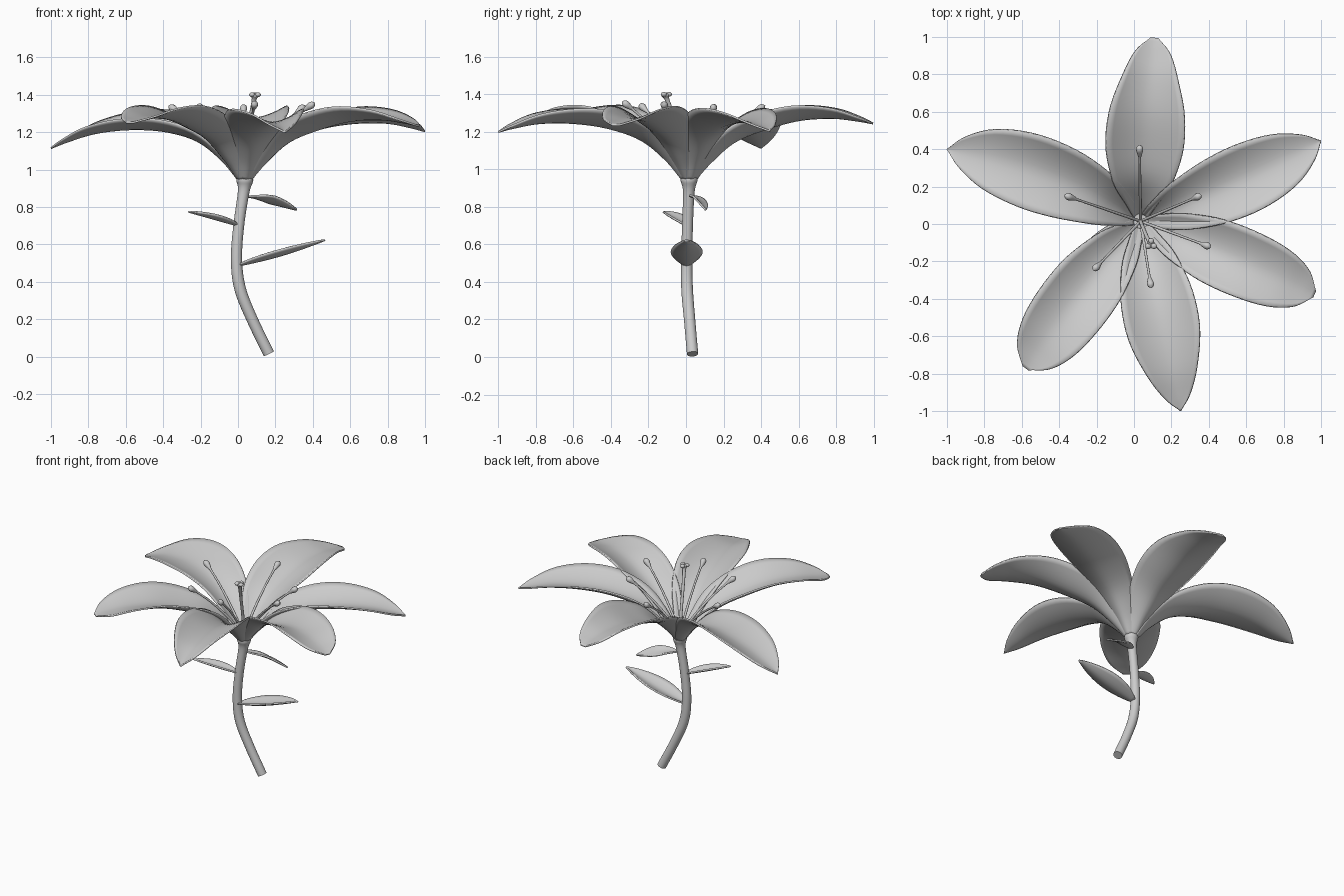
import bpy, math
from mathutils import Vector

if "Cube" in bpy.data.objects:
    bpy.data.objects.remove(bpy.data.objects["Cube"])

UP = Vector((0, 0, 1))


def spline(pts, n):
    """Catmull-Rom resample of equal-length tuples."""
    p = [Vector(q) for q in pts]
    p = [p[0] * 2 - p[1]] + p + [p[-1] * 2 - p[-2]]
    out = []
    segs = len(p) - 3
    for i in range(n + 1):
        f = min(i / n * segs, segs - 1e-6)
        k, t = int(f), f - int(f)
        a, b, c, d = p[k:k + 4]
        out.append(0.5 * (2 * b + (c - a) * t + (2 * a - 5 * b + 4 * c - d) * t * t
                          + (3 * b - a - 3 * c + d) * t ** 3))
    return out


def tangents(c):
    return [(c[min(i + 1, len(c) - 1)] - c[max(i - 1, 0)]).normalized() for i in range(len(c))]


def mesh_object(name, verts, faces):
    me = bpy.data.meshes.new(name)
    me.from_pydata([tuple(v) for v in verts], [], faces)
    me.validate()
    ob = bpy.data.objects.new(name, me)
    bpy.context.collection.objects.link(ob)
    bpy.context.view_layer.objects.active = ob
    bpy.ops.object.select_all(action='DESELECT')
    ob.select_set(True)
    bpy.ops.object.shade_smooth_by_angle(angle=math.radians(50))
    return ob


def tube(name, pts, n=16, sides=12):
    """Round tube along (x, y, z, radius) points, capped."""
    s = spline([p[:3] for p in pts], n)
    r = [v[0] for v in spline([(p[3], 0, 0) for p in pts], n)]
    verts, faces = [], []
    for c, t, rad in zip(s, tangents(s), r):
        q = UP.rotation_difference(t)
        for j in range(sides):
            a = math.tau * j / sides
            verts.append(c + q @ Vector((math.cos(a), math.sin(a), 0)) * max(rad, 0.001))
    for i in range(n):
        for j in range(sides):
            k = (j + 1) % sides
            faces.append((i * sides + j, i * sides + k, (i + 1) * sides + k, (i + 1) * sides + j))
    faces += [tuple(reversed(range(sides))), tuple(range(n * sides, (n + 1) * sides))]
    return mesh_object(name, verts, faces)


def blade(name, centre, widths, cups, roll=0.0, thick=0.01, m=12):
    """Cupped leaf-like sheet along a centre line."""
    verts, faces = [], []
    flat = (centre[-1] - centre[0]).cross(UP).normalized()
    n = len(centre)
    for i, (c, t) in enumerate(zip(centre, tangents(centre))):
        side = (flat - t * flat.dot(t)).normalized()
        nor = side.cross(t).normalized()
        a = roll * min(1, 2 * i / (n - 1))
        side, nor = side * math.cos(a) + nor * math.sin(a), nor * math.cos(a) - side * math.sin(a)
        for j in range(m + 1):
            u = 2 * j / m - 1
            verts.append(c + side * u * max(widths[i], 0.002) + nor * cups[i] * abs(u) ** 1.7)
    for i in range(n - 1):
        for j in range(m):
            a = i * (m + 1) + j
            faces.append((a, a + 1, a + m + 2, a + m + 1))
    ob = mesh_object(name, verts, faces)
    mod = ob.modifiers.new("thickness", 'SOLIDIFY')
    mod.thickness = thick
    mod.offset = 0
    return ob


# Petals: radius fraction, height, half width, cup depth
BX, BY = 0.035, 0.015
profile = [(.03, .94, .035, .02), (.12, 1.05, .085, .045), (.25, 1.158, .145, .07),
           (.42, 1.222, .19, .083), (.6, 1.252, .2, .075), (.78, 1.256, .165, .05),
           (.92, 1.234, .085, .02), (1.0, 1.215, .0, .0)]


def with_widths(widths, drop=0.0):
    """Same profile with other widths, throat lowered by drop."""
    return [(r, z - drop * (.1 < r < .5), w, c) for (r, z, _, c), w in zip(profile, widths)]


blunt = with_widths((.035, .08, .14, .185, .195, .175, .115, .02), .012)
back = with_widths((.035, .08, .155, .2, .195, .145, .09, .02), .012)
slim = with_widths((.035, .085, .15, .193, .192, .138, .068, 0))


def petal(name, tip, bend, prof, width, roll):
    d = Vector((tip[0] - BX, tip[1] - BY, 0))
    length = d.length
    d.normalize()
    left = Vector((-d.y, d.x, 0))
    c, w, k = [], [], []
    for r, z, hw, cup in spline([Vector(p) for p in prof], 32):
        side = bend * math.sin(math.pi * min(r, 1))
        z += (tip[2] - 1.215) * r ** 2
        c.append(Vector((BX, BY, z)) + d * length * r + left * side)
        w.append(hw * width)
        k.append(cup)
    blade(name, c, w, k, roll)


petal("petal_back", (.11, .995, 1.245), 0.01, back, 1.03, 0)
petal("petal_right_front", (.965, -.375, 1.235), 0.005, blunt, .93, 0)
petal("petal_left_front", (-.58, -.77, 1.25), -0.01, blunt, .98, 0)
petal("sepal_right", (1.0, .445, 1.205), -0.02, profile, .92, 0)
petal("sepal_front", (.25, -1.0, 1.20), 0.0, slim, 1.0, 0)
petal("sepal_left", (-1.0, .40, 1.115), -0.055, profile, 1.0, 0.12)

# Stem with flared top
tube("stem", [(.165, .035, .016, .03), (.08, .02, .19, .03), (.012, .006, .36, .031),
              (-.008, .004, .52, .03), (.004, .008, .7, .029), (.03, .015, .88, .031),
              (.036, .016, .94, .045), (.037, .016, .965, .04)], 42, 20)


# Stem leaves
def leaf(name, a, b, width, cup, arch, roll=0.0):
    a, b = Vector(a), Vector(b)
    n = 18
    ts = [i / n for i in range(n + 1)]
    c = [a.lerp(b, t) + UP * arch * math.sin(math.pi * t) for t in ts]
    f = [math.sin(math.pi * (.04 + .96 * t) ** .9) ** .8 if t < 1 else 0 for t in ts]
    blade(name, c, [width * v for v in f], [cup * v for v in f], roll, .01, 8)


leaf("leaf_low", (.01, .003, .488), (.465, .005, .623), .083, .03, -.012)
leaf("leaf_middle", (0, .005, .7), (-.265, -.12, .775), .045, .02, 0)
leaf("leaf_high", (.045, .035, .855), (.315, .105, .785), .045, .008, .012, .45)

# Stamens with club-shaped anthers
for i, (x, y, z) in enumerate([(.03, .41, 1.335), (.35, .15, 1.335), (.4, -.12, 1.35),
                               (.09, -.33, 1.355), (-.21, -.24, 1.34), (-.36, .15, 1.335)]):
    tip, base = Vector((x, y, z)), Vector((BX, BY, .98))

    def at(t, r):
        return (base.x + (tip.x - base.x) * t, base.y + (tip.y - base.y) * t,
                base.z + (tip.z - base.z) * (t + .35 * t * (1 - t)), r)
    tube(f"stamen_{i + 1}", [at(0, .008), at(.3, .008), at(.6, .007), at(.84, .007),
                             at(.9, .012), at(.96, .019), at(1, .016), at(1.03, .002)], 35, 10)

# Pistil with three-lobed stigma
tube("pistil", [(BX, BY, .97, .012), (.045, -.01, 1.12, .01), (.065, -.06, 1.27, .01),
                (.085, -.1, 1.37, .012), (.09, -.108, 1.395, .022), (.092, -.11, 1.405, .018)], 24, 12)
for i in range(3):
    a = math.tau * i / 3 + math.pi / 2
    bpy.ops.mesh.primitive_uv_sphere_add(segments=12, ring_count=8, radius=.016,
                                         location=(.091 + .018 * math.cos(a), -.109 + .018 * math.sin(a), 1.4))
    bpy.context.object.name = f"stigma_lobe_{i + 1}"
    bpy.context.object.scale.z = .8
    bpy.ops.object.shade_smooth()
